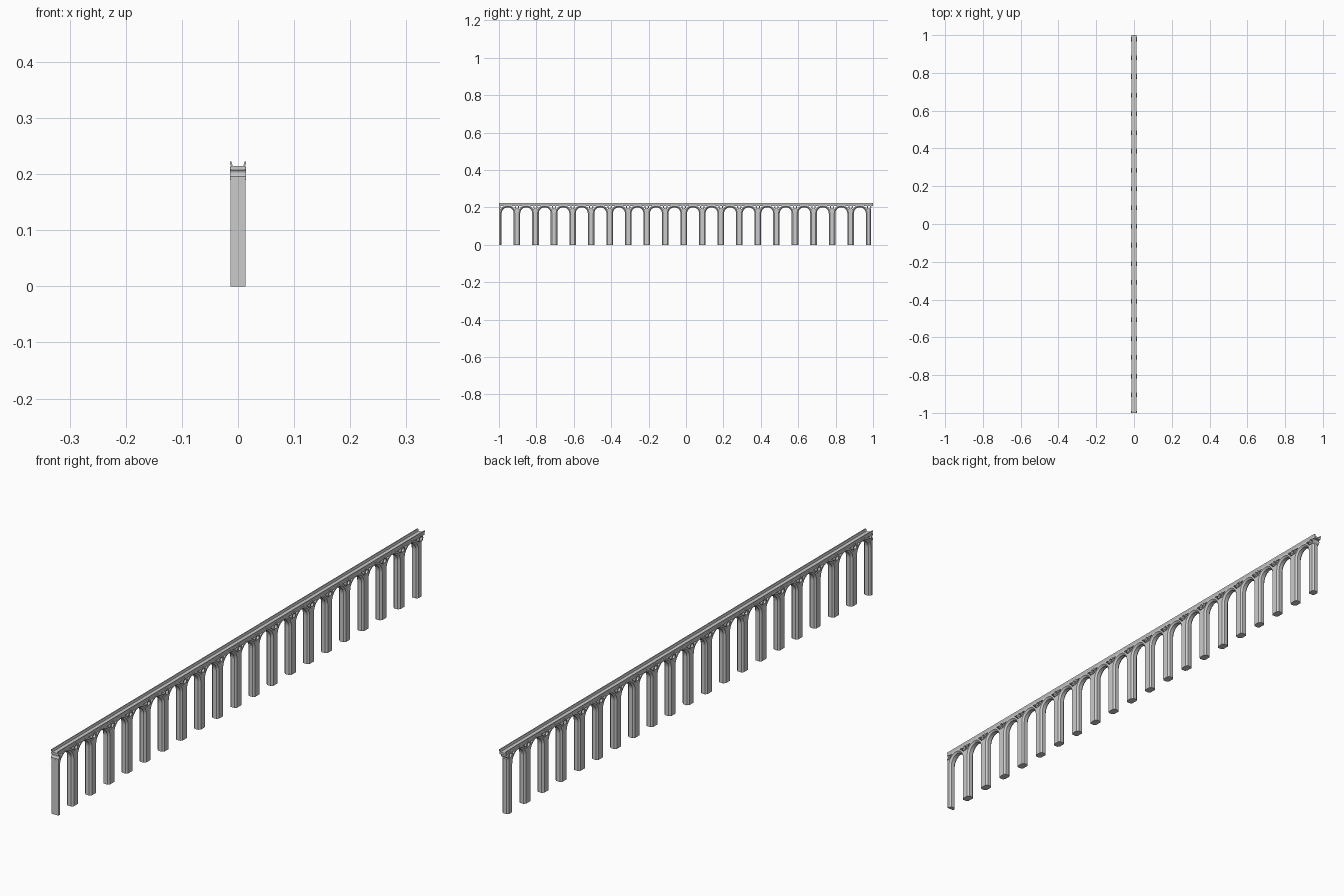
import bpy, bmesh, math

if "Cube" in bpy.data.objects:
    bpy.data.objects.remove(bpy.data.objects["Cube"])

PITCH, FIRST, BAYS = 0.0991, -1.003, 20
R, SPRING = 0.032, 0.168
Y0, Y1 = -1.0, 0.997


def finish(bm, name, lo=None, hi=None):
    # trim the part at the two ends of the viaduct and close the cut
    for y, n in ((lo, -1), (hi, 1)):
        if y is None:
            continue
        geom = bm.verts[:] + bm.edges[:] + bm.faces[:]
        res = bmesh.ops.bisect_plane(bm, geom=geom, plane_co=(0, y, 0),
                                     plane_no=(0, n, 0), clear_outer=True)
        edges = [e for e in res['geom_cut'] if isinstance(e, bmesh.types.BMEdge)]
        if edges:
            bmesh.ops.holes_fill(bm, edges=edges)
    bmesh.ops.recalc_face_normals(bm, faces=bm.faces[:])
    me = bpy.data.meshes.new(name)
    bm.to_mesh(me)
    bm.free()
    ob = bpy.data.objects.new(name, me)
    bpy.context.collection.objects.link(ob)
    return ob


def skin(bm, rings, closed=False):
    # join successive loops of points into a solid
    vs = [[bm.verts.new(p) for p in r] for r in rings]
    n = len(vs[0])
    pairs = list(zip(vs, vs[1:])) + ([(vs[-1], vs[0])] if closed else [])
    for a, b in pairs:
        for i in range(n):
            j = (i + 1) % n
            bm.faces.new((a[i], a[j], b[j], b[i]))
    if not closed:
        bm.faces.new(vs[0])
        bm.faces.new(vs[-1][::-1])


# arches: chamfered section swept up one pier, round the arch and down the next
section = [(0, -0.007), (0.006, -0.013), (0.012, -0.013),
           (0.012, 0.013), (0.006, 0.013), (0, 0.007)]
bm = bmesh.new()
for k in range(BAYS):
    yc = FIRST + PITCH * (k + 0.5)
    path = [(0, 0)] + [(math.pi * i / 16, SPRING) for i in range(17)] + [(math.pi, 0)]
    skin(bm, [[(x, yc + (R + d) * math.cos(a), z + (R + d) * math.sin(a))
               for d, x in section] for a, z in path])
finish(bm, "arches", Y0, Y1)

# pier cores fill the middle of each pier up to the spandrel
bm = bmesh.new()
for k in range(BAYS + 1):
    yc = FIRST + PITCH * k
    w = 0.0112
    outline = [(-0.013, -w), (0.013, -w), (0.013, w), (-0.013, w)]
    if k == BAYS:
        outline = [(-0.013, -w), (0.013, -w), (0.013, 0.005), (0.007, w),
                   (-0.007, w), (-0.013, 0.005)]
    skin(bm, [[(x, yc + y, z) for x, y in outline] for z in (0, 0.19)])
finish(bm, "pier_cores", Y0)

# round openings in the spandrels above each pier
bm = bmesh.new()
for k in range(BAYS + 1):
    yc = FIRST + PITCH * k
    tube = [(-0.0147, 0.007), (-0.0147, 0.012), (0.0147, 0.012), (0.0147, 0.007)]
    skin(bm, [[(x, yc + r * math.cos(2 * math.pi * i / 16),
                0.2015 + r * math.sin(2 * math.pi * i / 16)) for x, r in tube]
              for i in range(16)], closed=True)
finish(bm, "spandrel_rings", Y0, 1.0)

# channel deck with flared parapets
half = [(0.0125, 0.207), (0.0125, 0.214), (0.0145, 0.218), (0.0145, 0.222),
        (0.0115, 0.222), (0.0095, 0.214)]
profile = half + [(-x, z) for x, z in reversed(half)]
bm = bmesh.new()
skin(bm, [[(x, y, z) for x, z in profile] for y in (Y0, 1.0)])
finish(bm, "channel_deck")
